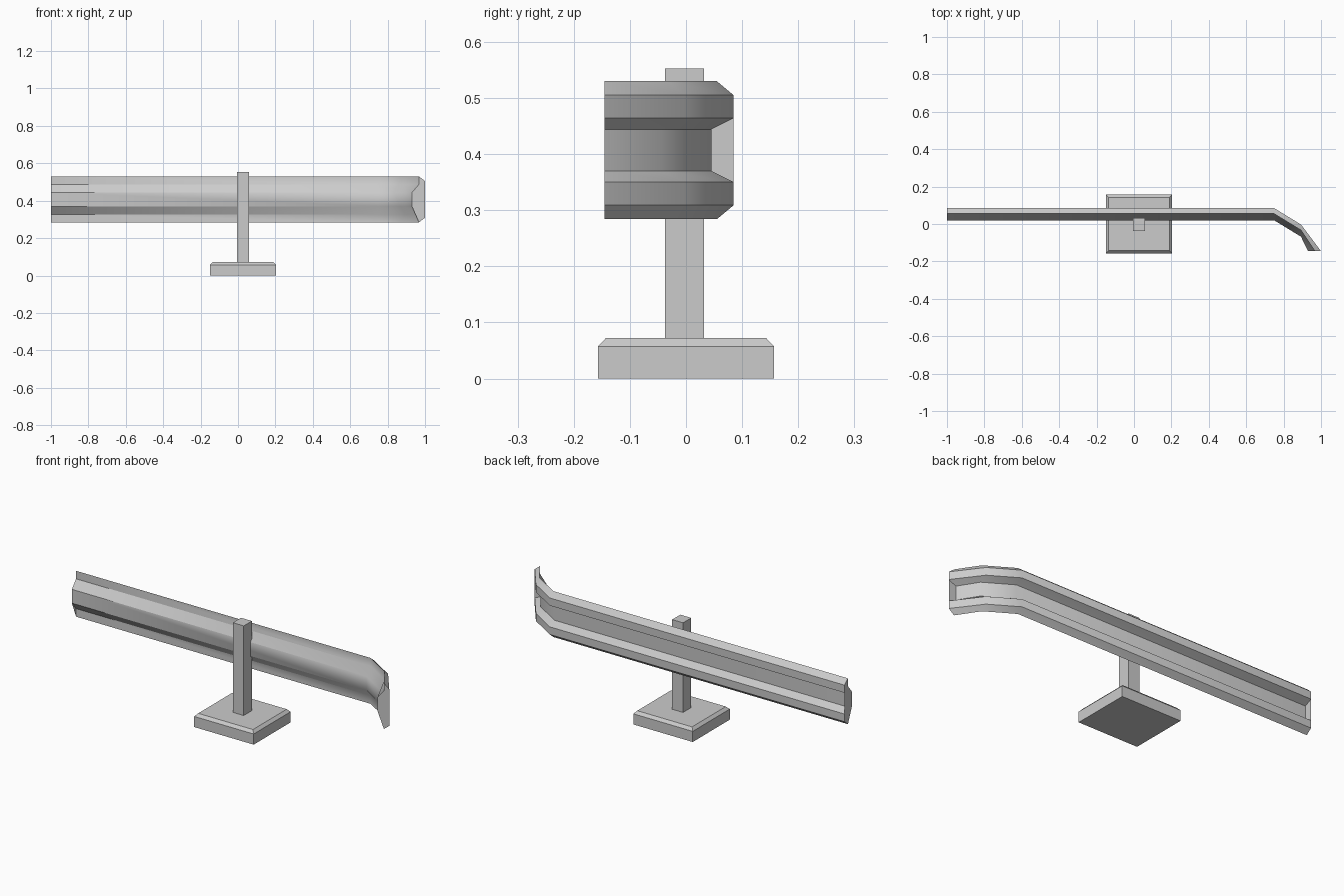
import bpy, bmesh, math

if "Cube" in bpy.data.objects:
    bpy.data.objects.remove(bpy.data.objects["Cube"])


def finish(bm, name):
    bmesh.ops.recalc_face_normals(bm, faces=bm.faces)
    mesh = bpy.data.meshes.new(name)
    bm.to_mesh(mesh)
    bm.free()
    ob = bpy.data.objects.new(name, mesh)
    bpy.context.collection.objects.link(ob)
    return ob


def loft(name, rings):
    """Skin closed rings of equal length and cap both ends."""
    bm = bmesh.new()
    rows = [[bm.verts.new(p) for p in ring] for ring in rings]
    n = len(rows[0])
    for a, b in zip(rows, rows[1:]):
        for i in range(n):
            j = (i + 1) % n
            bm.faces.new((a[i], a[j], b[j], b[i]))
    caps = [bm.faces.new(rows[0]), bm.faces.new(rows[-1])]
    bmesh.ops.triangulate(bm, faces=caps)
    return finish(bm, name)


def rect(x0, x1, y0, y1, z, inset=0.0):
    x0, x1, y0, y1 = x0 + inset, x1 - inset, y0 + inset, y1 - inset
    return [(x0, y0, z), (x1, y0, z), (x1, y1, z), (x0, y1, z)]


# Base block with a chamfered top
base = (-0.15, 0.203, -0.157, 0.157)
loft("base", [rect(*base, 0), rect(*base, 0.057), rect(*base, 0.072, 0.014)])

# Post
post = (-0.005, 0.06, -0.037, 0.032)
loft("post", [rect(*post, 0.07), rect(*post, 0.553)])

# Corrugated rail: upper half of the section (y, height above middle), mirrored
MID = 0.407
back = [(0.045, 0.037), (0.085, 0.057), (0.085, 0.098), (0.055, 0.123)]
front = [(0.055, 0.080), (0.020, 0.037)]
upper = back + front
profile = upper + [(y, -h) for y, h in reversed(upper)]

# Straight run, then two segments bending forward; the end is cut square to y
stations = [
    lambda y: (-1.0, y),
    lambda y: (0.749, y),
    lambda y: (0.893, y - 0.088),
    lambda y: (0.93 + (y - 0.02) * 1.07, -0.145),
]
rail = loft("rail", [[(*s(y), MID + h) for y, h in profile] for s in stations])

# Smooth the bend, keep the corrugation creases crisp
bpy.context.view_layer.objects.active = rail
rail.select_set(True)
bpy.ops.object.shade_smooth_by_angle(angle=math.radians(35))
